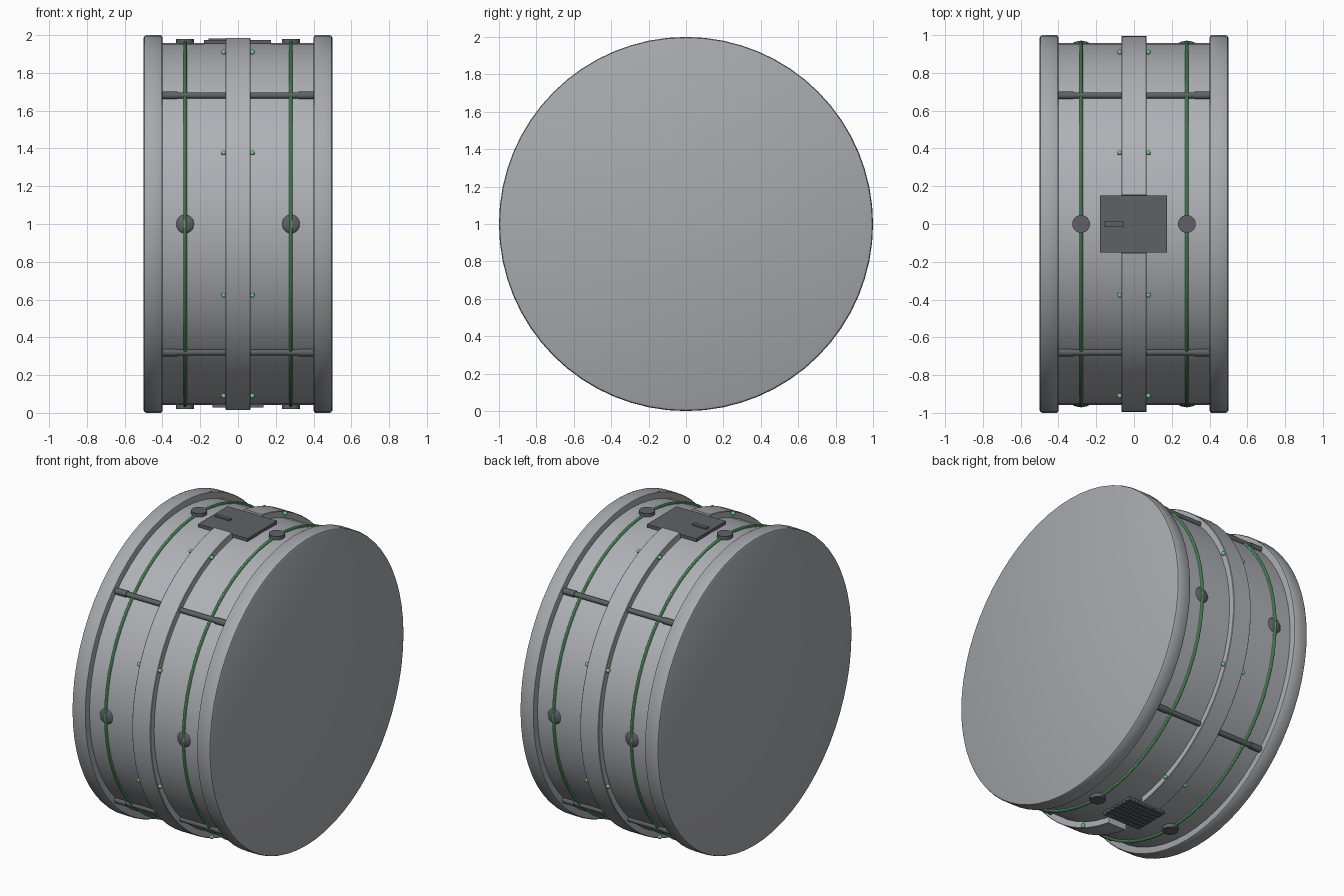
import bpy, bmesh, math
from math import sin, cos, pi, radians
from mathutils import Matrix

cube = bpy.data.objects.get("Cube")
if cube:
    bpy.data.objects.remove(cube, do_unlink=True)


def material(name, rgb):
    m = bpy.data.materials.new(name)
    m.use_nodes = True
    m.diffuse_color = (*rgb, 1)
    m.node_tree.nodes["Principled BSDF"].inputs["Base Color"].default_value = (*rgb, 1)
    return m


SHELL = material("light grey", (0.43, 0.44, 0.47))
RIM = material("mid grey", (0.39, 0.40, 0.42))
DARK = material("dark grey", (0.115, 0.12, 0.13))
GREEN = material("green", (0.17, 0.60, 0.25))


def finish(obj, name, mat):
    obj.name = name
    obj.data.name = name
    obj.data.materials.clear()
    obj.data.materials.append(mat)
    bpy.ops.object.select_all(action="DESELECT")
    obj.select_set(True)
    bpy.context.view_layer.objects.active = obj
    bpy.ops.object.shade_smooth_by_angle(angle=radians(35))
    return obj


def lathe(name, profile, mat, start=0, sweep=2 * pi, steps=64):
    """Sweep (x, radius) points about the drum axis; open ends are capped."""
    bm = bmesh.new()
    full = sweep > 2 * pi - 0.001
    rows = []
    for i in range(steps if full else steps + 1):
        a = start + sweep * i / steps
        rows.append([bm.verts.new((x, r * cos(a), 1 + r * sin(a))) for x, r in profile])
    count = len(profile)
    for i in range(steps):
        p, q = rows[i], rows[(i + 1) % len(rows)]
        for j in range(count - 1 if full else count):
            k = (j + 1) % count
            bm.faces.new((p[j], p[k], q[k], q[j]))
    bmesh.ops.holes_fill(bm, edges=bm.edges[:], sides=0)
    bmesh.ops.recalc_face_normals(bm, faces=bm.faces[:])
    mesh = bpy.data.meshes.new(name)
    bm.to_mesh(mesh)
    bm.free()
    obj = bpy.data.objects.new(name, mesh)
    bpy.context.collection.objects.link(obj)
    return finish(obj, name, mat)


def box(name, center, size, mat):
    bpy.ops.mesh.primitive_cube_add(size=1, location=center)
    obj = bpy.context.object
    obj.data.transform(Matrix.Diagonal((*size, 1)))
    return finish(obj, name, mat)


def rod(name, center, radius, length, mat, axis="X"):
    turn = (0, pi / 2, 0) if axis == "X" else (0, 0, 0)
    bpy.ops.mesh.primitive_cylinder_add(vertices=24, radius=radius, depth=length,
                                        location=center, rotation=turn)
    return finish(bpy.context.object, name, mat)


def ball(name, center, size, mat):
    bpy.ops.mesh.primitive_uv_sphere_add(segments=20, ring_count=12, radius=1, location=center)
    obj = bpy.context.object
    obj.data.transform(Matrix.Diagonal((*size, 1)))
    return finish(obj, name, mat)


# Drum body
lathe("shell", [(-0.42, 0.957), (0.42, 0.957)], SHELL)

# Raised middle band in two halves, open at the top and bottom
outline = [(-0.066, 0.94), (-0.066, 0.993), (-0.063, 0.996),
           (0.063, 0.996), (0.066, 0.993), (0.066, 0.94)]
gap = 0.156
for name, start in (("back_band", -pi / 2), ("front_band", pi / 2)):
    lathe(name, outline, SHELL, start + gap, pi - 2 * gap, 32)

for side, s in (("left", 1), ("right", -1)):
    # End rim with rounded edges
    lathe(side + "_rim", [(s * x, r) for x, r in (
        (0.40, 0.985), (0.403, 0.996), (0.41, 1), (0.485, 1),
        (0.495, 0.996), (0.5, 0.985))], RIM)

    # Glowing hoop
    bpy.ops.mesh.primitive_torus_add(major_radius=0.962, minor_radius=0.0095,
                                     major_segments=64, minor_segments=10,
                                     location=(s * 0.28, 0, 1), rotation=(0, pi / 2, 0))
    finish(bpy.context.object, side + "_hoop", GREEN)

    # Top and bottom buttons, front and back domes
    for place, d in (("top", 1), ("bottom", -1)):
        rod(f"{side}_{place}_button", (s * 0.28, 0, 1 + d * 0.962), 0.047, 0.034, DARK, "Z")
    for place, d in (("back", 1), ("front", -1)):
        ball(f"{side}_{place}_dome", (s * 0.28, d * 0.948, 1), (0.052, 0.021, 0.052), DARK)

    # Small studs along the band edges
    for i in range(8):
        a = (i + 0.5) * pi / 4
        ball(f"{side}_stud_{i + 1}", (s * 0.076, 0.985 * cos(a), 1 + 0.985 * sin(a)),
             (0.013, 0.013, 0.013), GREEN)

# Tension rods with end collars
for i in range(4):
    a = (i + 0.5) * pi / 2
    y, z = 0.962 * cos(a), 1 + 0.962 * sin(a)
    rod(f"tension_rod_{i + 1}", (0, y, z), 0.016, 0.82, DARK)
    for side, s in (("left", 1), ("right", -1)):
        rod(f"{side}_rod_collar_{i + 1}", (s * 0.36, y, z), 0.02, 0.08, DARK)

# Control plate with its switch on top
box("control_plate", (-0.003, 0, 1.964), (0.356, 0.304, 0.02), DARK)
box("switch", (-0.104, 0, 1.977), (0.104, 0.026, 0.012), DARK)

# Slatted vent underneath
box("vent_plate", (0, 0, 0.042), (0.27, 0.24, 0.012), DARK)
for i in range(7):
    box(f"vent_slat_{i + 1}", (0, (i - 3) * 0.036, 0.035), (0.27, 0.022, 0.014), DARK)
